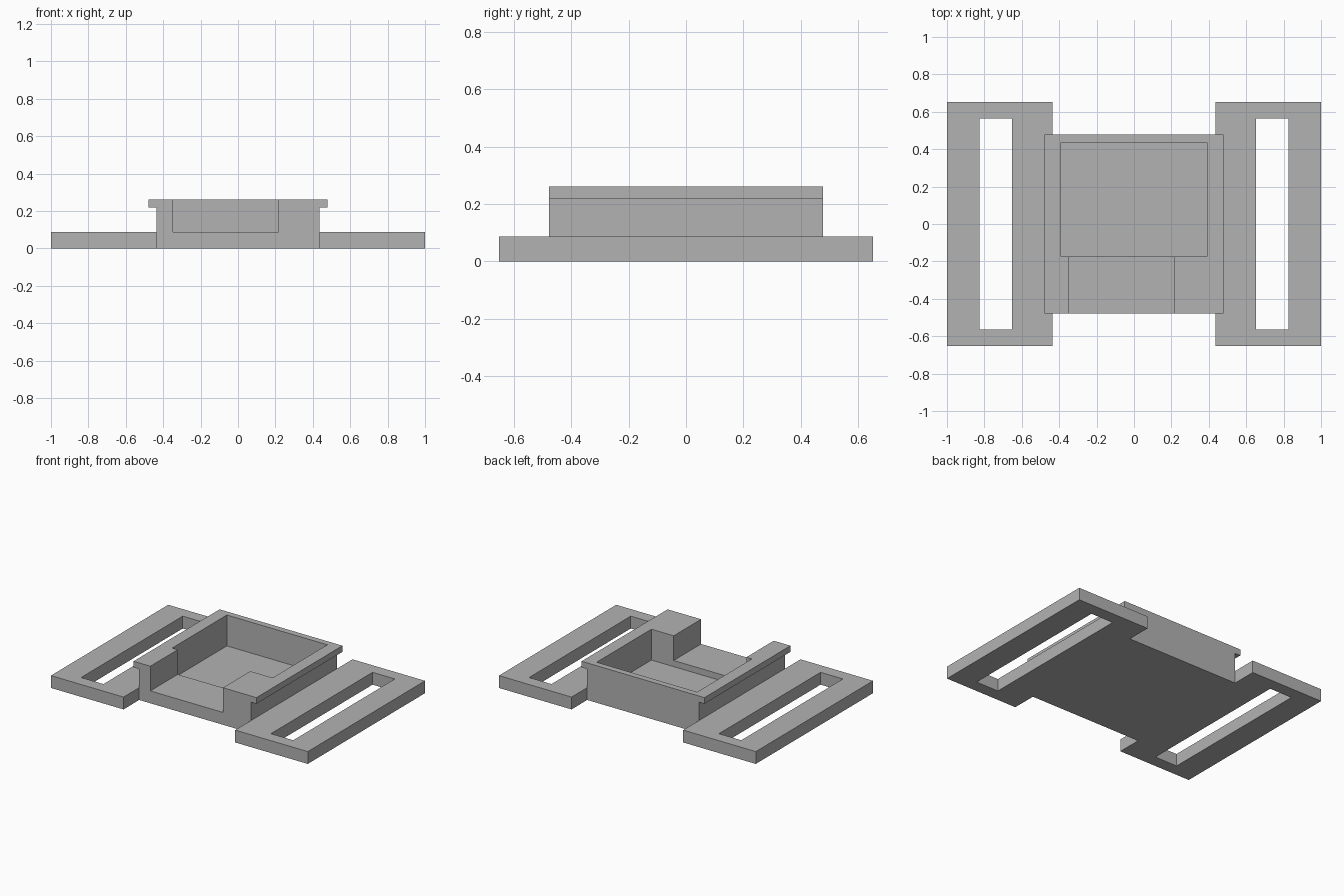
import bpy
import bmesh
from mathutils import Vector

U = 2 / 46  # design module: the buckle is 46 modules wide

if "Cube" in bpy.data.objects:
    bpy.data.objects.remove(bpy.data.objects["Cube"], do_unlink=True)

grey = bpy.data.materials.new("plain grey")
grey.use_nodes = True
colour = (0.45, 0.45, 0.45, 1)
grey.diffuse_color = colour
grey.node_tree.nodes["Principled BSDF"].inputs["Base Color"].default_value = colour


def prism(name, profile, y0, y1):
    """Extrude an x-z profile from y0 to y1, all in modules."""
    bm = bmesh.new()
    face = bm.faces.new([bm.verts.new((x * U, y0 * U, z * U)) for x, z in profile])
    result = bmesh.ops.extrude_face_region(bm, geom=[face])
    moved = [v for v in result["geom"] if isinstance(v, bmesh.types.BMVert)]
    bmesh.ops.translate(bm, verts=moved, vec=Vector((0, (y1 - y0) * U, 0)))
    bmesh.ops.recalc_face_normals(bm, faces=bm.faces)
    mesh = bpy.data.meshes.new(name)
    bm.to_mesh(mesh)
    bm.free()
    mesh.materials.append(grey)
    obj = bpy.data.objects.new(name, mesh)
    bpy.context.collection.objects.link(obj)
    return obj


def box(name, x0, x1, y0, y1, z0, z1):
    return prism(name, [(x0, z0), (x1, z0), (x1, z1), (x0, z1)], y0, y1)


def cut(obj, cutter):
    """Subtract the cutter and remove it."""
    cutter.hide_render = True
    mod = obj.modifiers.new("cut", "BOOLEAN")
    mod.operation = "DIFFERENCE"
    mod.solver = "EXACT"
    mod.object = cutter
    bpy.context.view_layer.objects.active = obj
    bpy.ops.object.modifier_apply(modifier=mod.name)
    bpy.data.objects.remove(cutter, do_unlink=True)


# Tray with an overhanging lip along both sides
half = [(10, 0), (10, 5), (11, 5), (11, 6)]
tray = prism("tray", half + [(-x, z) for x, z in reversed(half)], -11, 11)

# Deep pocket, and a shallower channel open to the front
cut(tray, box("pocket_cutter", -9, 9, -4, 10, 1, 8))
cut(tray, box("channel_cutter", -8, 5, -13, -3, 2, 8))

# Slotted strap loops on both sides
for name, s in (("left_strap_loop", 1), ("right_strap_loop", -1)):
    loop = box(name, *sorted((10 * s, 23 * s)), -15, 15, 0, 2)
    cut(loop, box("slot_cutter", *sorted((15 * s, 19 * s)), -13, 13, -1, 3))
